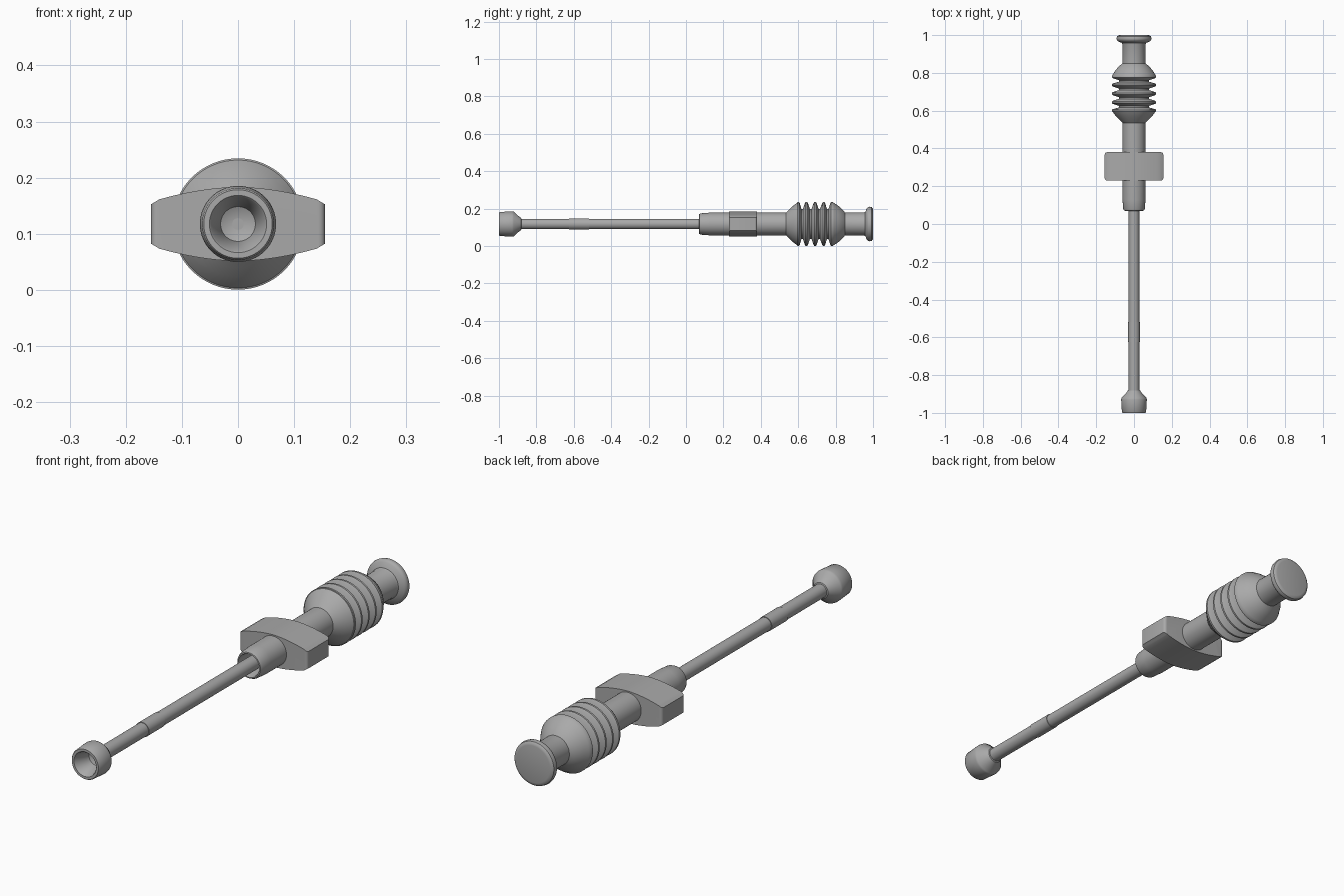
import bpy, bmesh, math

if "Cube" in bpy.data.objects:
    bpy.data.objects.remove(bpy.data.objects["Cube"])

AXIS_Z = 0.1175
grey = bpy.data.materials.new("plain_grey")
grey.diffuse_color = (0.40, 0.40, 0.40, 1)
grey.use_nodes = True
grey.node_tree.nodes["Principled BSDF"].inputs["Base Color"].default_value = grey.diffuse_color


def finish(name, bm, angle=35):
    bmesh.ops.remove_doubles(bm, verts=bm.verts, dist=1e-5)
    bmesh.ops.recalc_face_normals(bm, faces=bm.faces)
    mesh = bpy.data.meshes.new(name)
    bm.to_mesh(mesh)
    bm.free()
    mesh.materials.append(grey)
    ob = bpy.data.objects.new(name, mesh)
    bpy.context.collection.objects.link(ob)
    bpy.ops.object.select_all(action='DESELECT')
    ob.select_set(True)
    bpy.context.view_layer.objects.active = ob
    bpy.ops.object.shade_smooth_by_angle(angle=math.radians(angle))
    return ob


def lathe(name, profile, steps=64):
    """Spin (radius, y) points around the long axis."""
    bm = bmesh.new()
    vs = [bm.verts.new((r, y, AXIS_Z)) for r, y in profile]
    es = [bm.edges.new(p) for p in zip(vs, vs[1:])]
    bmesh.ops.spin(bm, geom=vs + es, cent=(0, 0, AXIS_Z), axis=(0, 1, 0),
                   angle=math.tau, steps=steps, use_duplicate=False)
    return finish(name, bm)


# Hollow end cup with a tapered neck
lathe("end_cup", [(0, -0.915), (0.031, -0.93), (0.034, -0.945), (0.048, -0.997),
                  (0.051, -1.0), (0.061, -1.0), (0.064, -0.996), (0.068, -0.93),
                  (0.066, -0.921), (0.036, -0.888), (0.033, -0.882), (0.027, -0.88)])

# Thin rod and the sleeve around it
lathe("rod", [(0, -0.92), (0.028, -0.92), (0.028, 0.5), (0, 0.5)], 48)
lathe("rod_sleeve", [(0.028, -0.625), (0.0305, -0.625), (0.0305, -0.518), (0.028, -0.518)], 48)

# Open guide tube with a rounded mouth
lathe("guide_tube", [(0.028, 0.17), (0.045, 0.17), (0.045, 0.075), (0.048, 0.07),
                     (0.053, 0.071), (0.057, 0.08), (0.061, 0.13), (0.061, 0.56)])

# Bellows: domed shoulders at each end, sharp rings between
bellows = [(0.061, 0.535), (0.078, 0.552), (0.094, 0.569), (0.107, 0.585), (0.114, 0.595)]
peaks = [0.600, 0.644, 0.690, 0.736, 0.780]
for i, y in enumerate(peaks):
    if i:
        bellows += [(0.080, y - 0.027), (0.080, y - 0.019), (0.112, y - 0.008)]
    bellows += [(0.117, y - 0.004), (0.117, y + 0.004)]
    if i < 4:
        bellows += [(0.112, y + 0.008)]
bellows += [(0.111, 0.793), (0.100, 0.811), (0.087, 0.827), (0.074, 0.840), (0.061, 0.850)]
lathe("bellows", bellows)

# Plunger stem with its flared end button
lathe("plunger_button", [(0.061, 0.83), (0.061, 0.95), (0.064, 0.958), (0.084, 0.967),
                         (0.091, 0.974), (0.0925, 0.982), (0.090, 0.993), (0.084, 0.998),
                         (0.076, 1.0), (0, 1.0)])

# Finger grip: lens outline with clipped tips, extruded along the axis
arch = []
for i in range(17):
    x = -0.140 + 0.0175 * i
    arch.append((x, 0.066 - 0.022 * (abs(x) / 0.140) ** 1.8))
top = [(-0.155, 0.035)] + arch + [(0.155, 0.035)]
outline = top + [(x, -z) for x, z in reversed(top)]
bm = bmesh.new()
front = bm.faces.new([bm.verts.new((x, 0.23, AXIS_Z + z)) for x, z in outline])
ext = bmesh.ops.extrude_face_region(bm, geom=[front])
moved = [v for v in ext["geom"] if isinstance(v, bmesh.types.BMVert)]
bmesh.ops.translate(bm, verts=moved, vec=(0, 0.15, 0))
# Round the four upright edges of the tips
tips = [e for e in bm.edges
        if all(abs(v.co.x) > 0.15 for v in e.verts)
        and abs(e.verts[0].co.y - e.verts[1].co.y) < 1e-4]
bmesh.ops.bevel(bm, geom=tips, offset=0.012, segments=4, profile=0.5, affect='EDGES')
finish("finger_grip", bm, 30)
